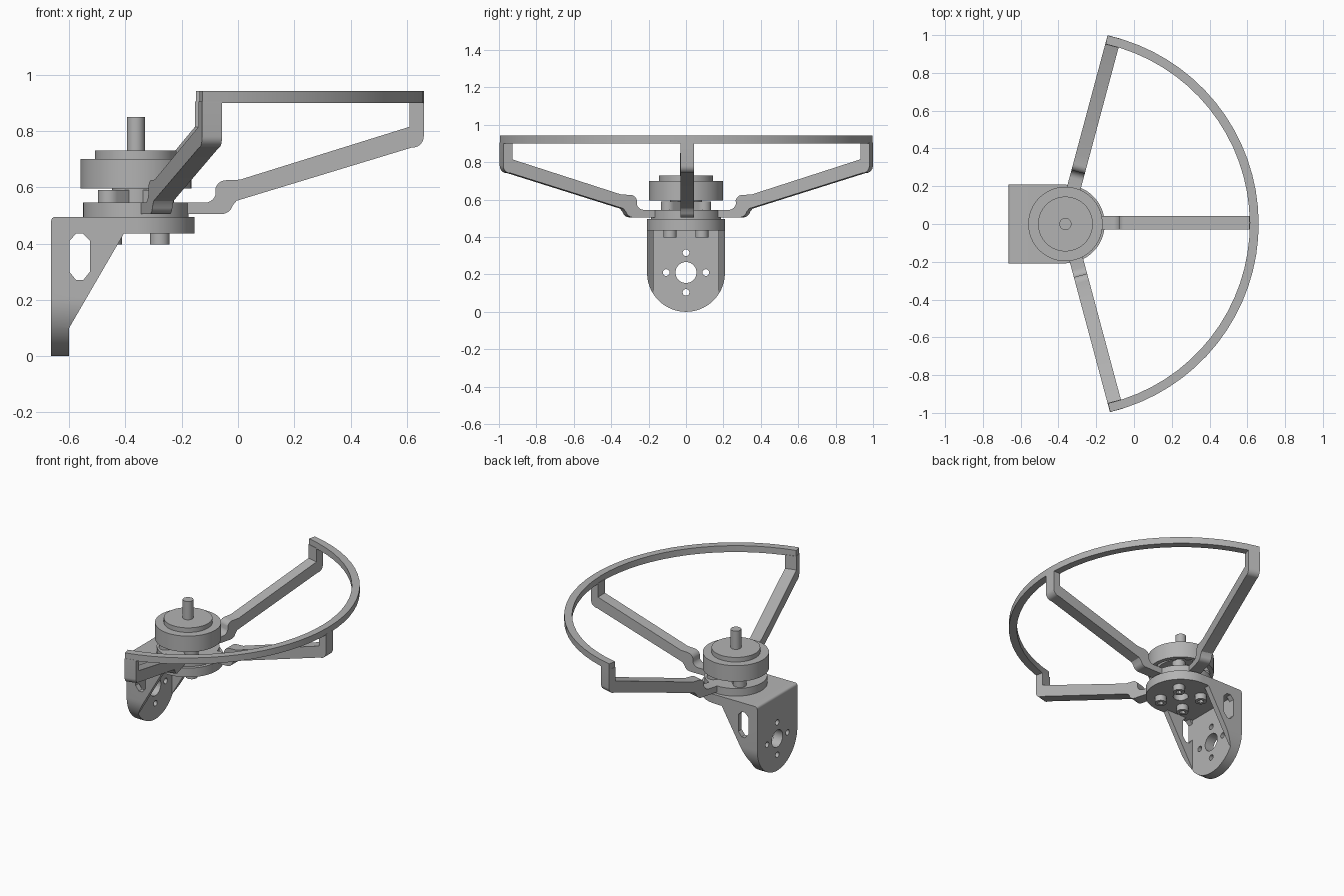
import bpy, bmesh, math
from mathutils import Vector, Matrix

if "Cube" in bpy.data.objects:
    bpy.data.objects.remove(bpy.data.objects["Cube"])

grey = bpy.data.materials.new("plain_grey")
grey.use_nodes = True
COLOUR = (0.45, 0.45, 0.45, 1)
grey.diffuse_color = COLOUR
grey.node_tree.nodes["Principled BSDF"].inputs["Base Color"].default_value = COLOUR

MX = -0.363      # motor axis
HALF = 0.208     # bracket half width
AXES = {"x": lambda a, b, d: (d, a, b), "y": lambda a, b, d: (a, d, b), "z": lambda a, b, d: (a, b, d)}


def finish(name, bm):
    bmesh.ops.recalc_face_normals(bm, faces=bm.faces)
    mesh = bpy.data.meshes.new(name)
    bm.to_mesh(mesh)
    bm.free()
    mesh.materials.append(grey)
    ob = bpy.data.objects.new(name, mesh)
    bpy.context.collection.objects.link(ob)
    return ob


def prism(name, outline, axis, lo, hi):
    """Extrude a flat outline along one axis."""
    bm = bmesh.new()
    place = AXES[axis]
    face = bm.faces.new([bm.verts.new(place(a, b, lo)) for a, b in outline])
    new = bmesh.ops.extrude_face_region(bm, geom=[face])["geom"]
    move = Vector(place(0, 0, hi - lo))
    bmesh.ops.translate(bm, vec=move, verts=[g for g in new if isinstance(g, bmesh.types.BMVert)])
    return finish(name, bm)


def arc(cx, cy, r, start, end, n):
    step = math.radians(end - start) / n
    angles = [math.radians(start) + step * i for i in range(n + 1)]
    return [(cx + r * math.cos(t), cy + r * math.sin(t)) for t in angles]


def disc(name, cx, cy, r, axis, lo, hi, n=48):
    return prism(name, arc(cx, cy, r, 0, 360, n)[:-1], axis, lo, hi)


def lathe(name, profile, n=64):
    """Spin a closed (radius, z) profile round the motor axis."""
    bm = bmesh.new()
    rings = []
    for i in range(n):
        t = 2 * math.pi * i / n
        rings.append([bm.verts.new((MX + r * math.cos(t), r * math.sin(t), z)) for r, z in profile])
    k = len(profile)
    for i in range(n):
        a, b = rings[i], rings[(i + 1) % n]
        for j in range(k):
            bm.faces.new((a[j], b[j], b[(j + 1) % k], a[(j + 1) % k]))
    return finish(name, bm)


def boolean(ob, cutter, operation="DIFFERENCE"):
    mod = ob.modifiers.new("cut", "BOOLEAN")
    mod.operation, mod.object, mod.solver = operation, cutter, "EXACT"
    bpy.context.view_layer.objects.active = ob
    bpy.ops.object.modifier_apply(modifier=mod.name)
    bpy.data.objects.remove(cutter)


def rect(a0, a1, b0, b1):
    return [(a0, b0), (a1, b0), (a1, b1), (a0, b1)]


# Upright plate and side gussets, with a round lower end
side = [(-0.664, 0), (-0.6, 0), (-0.6, 0.1), (-0.405, 0.436), (-0.405, 0.495)] + arc(-0.649, 0.48, 0.015, 90, 180, 4)
upright = prism("upright_bracket", side, "y", -HALF, HALF)
boolean(upright, prism("cutter", [(HALF, 0.6), (-HALF, 0.6)] + arc(0, HALF, HALF, 180, 360, 40), "x", -1, 0),
        "INTERSECT")
boolean(upright, prism("cutter", rect(-0.6, -0.3, -0.1, 0.435), "y", -0.173, 0.173))
slot = [(-0.575, 0.27), (-0.55, 0.27), (-0.526, 0.3), (-0.526, 0.41), (-0.55, 0.435),
        (-0.575, 0.435), (-0.599, 0.41), (-0.599, 0.3)]
boolean(upright, prism("cutter", slot, "y", -0.5, 0.5))

# Bolt holes and shaft hole in the upright plate
boolean(upright, disc("cutter", 0, 0.21, 0.056, "x", -0.8, -0.55))
for i in range(4):
    t = i * math.pi / 2
    boolean(upright, disc("cutter", 0.106 * math.cos(t), 0.21 + 0.106 * math.sin(t), 0.018, "x", -0.8, -0.55, 20))

# Motor shelf with a round end
shelf = prism("motor_shelf", [(-0.45, HALF), (-0.45, -HALF)] + arc(MX, 0, HALF, -90, 90, 40), "z", 0.435, 0.495)
boolean(shelf, disc("cutter", MX, 0, 0.045, "z", 0.3, 0.6))

# Guard hub, a flat washer under the motor
lathe("guard_hub", [(0.045, 0.495), (0.187, 0.495), (0.187, 0.545), (0.045, 0.545)])

# Motor bell, stator, cap and shaft
lathe("motor_bell", [(0.17, 0.595), (0.197, 0.595), (0.197, 0.7), (0.145, 0.7), (0.145, 0.73),
                     (0.02, 0.73), (0.02, 0.69), (0.17, 0.69)])
disc("motor_stator", MX, 0, 0.14, "z", 0.61, 0.695)
disc("motor_core", MX, 0, 0.085, "z", 0.545, 0.62)
disc("motor_shaft", MX, 0, 0.032, "z", 0.53, 0.85, 32)

# Motor feet and the screws beneath them
for i in range(4):
    angle = math.radians(45 + 90 * i)
    foot = prism("motor_foot", [(0.05, -0.04), (0.05, 0.04)] + arc(0.135, 0, 0.04, 90, -90, 10), "z", 0.545, 0.59)
    foot.data.transform(Matrix.Translation((MX, 0, 0)) @ Matrix.Rotation(angle, 4, "Z"))
    sx, sy = MX + 0.12 * math.cos(angle), 0.12 * math.sin(angle)
    screw = disc("mounting_screw", sx, sy, 0.035, "z", 0.396, 0.44, 32)
    boolean(screw, disc("cutter", sx, sy, 0.018, "z", 0.35, 0.42, 6))

# Three guard arms: low foot, step up, sloping beam, post
arm_profile = (
    [(0.17, 0.505), (0.3, 0.505)] + arc(0.305, 0.545, 0.04, -80, -15, 5)
    + [(0.358, 0.552)] + [(0.98, 0.741)] + arc(0.983, 0.781, 0.04, -75, 0, 6)
    + [(1.023, 0.905), (0.973, 0.905), (0.973, 0.815), (0.37, 0.627)]
    + arc(0.32, 0.587, 0.038, 90, 165, 5) + arc(0.245, 0.585, 0.04, -15, -90, 5) + [(0.17, 0.545)]
)
for name, degrees in (("left_guard_arm", 75), ("middle_guard_arm", 0), ("right_guard_arm", -75)):
    arm = prism(name, arm_profile, "y", -0.03, 0.043)
    arm.data.transform(Matrix.Translation((MX, 0, 0)) @ Matrix.Rotation(math.radians(degrees), 4, "Z"))

# Curved guard rim
rim = arc(MX, 0, 1.023, -76.6, 77.4, 32) + arc(MX, 0, 0.976, 77.4, -76.6, 32)
prism("guard_rim", rim, "z", 0.9, 0.942)

# Smooth round parts while keeping the edges sharp
bpy.ops.object.select_all(action="DESELECT")
for ob in bpy.context.scene.objects:
    if ob.type == "MESH" and ob.data.materials and ob.data.materials[0] == grey:
        ob.select_set(True)
        bpy.context.view_layer.objects.active = ob
bpy.ops.object.shade_smooth_by_angle(angle=math.radians(30))
